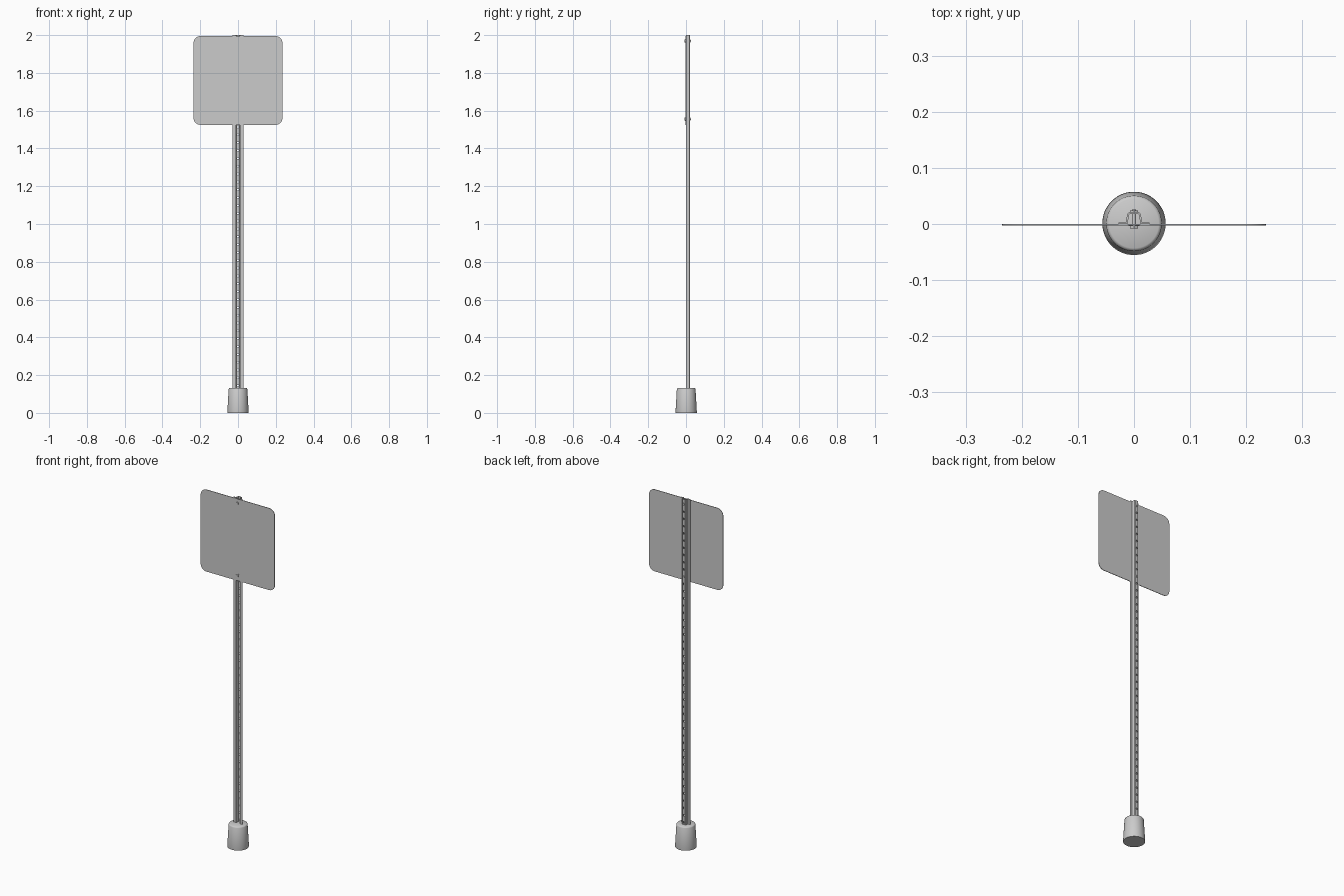
import bpy, bmesh, math
from mathutils import Matrix

cube = bpy.data.objects.get("Cube")
if cube:
    bpy.data.objects.remove(cube, do_unlink=True)


def material(name, rgb):
    m = bpy.data.materials.new(name)
    m.use_nodes = True
    m.diffuse_color = (*rgb, 1)
    m.node_tree.nodes["Principled BSDF"].inputs["Base Color"].default_value = (*rgb, 1)
    return m


GREY = material("light grey", (0.6, 0.6, 0.6))


def make(name, bm, smooth=False):
    bmesh.ops.recalc_face_normals(bm, faces=bm.faces)
    mesh = bpy.data.meshes.new(name)
    bm.to_mesh(mesh)
    bm.free()
    mesh.materials.append(GREY)
    ob = bpy.data.objects.new(name, mesh)
    bpy.context.collection.objects.link(ob)
    if smooth:
        bpy.ops.object.select_all(action='DESELECT')
        ob.select_set(True)
        bpy.context.view_layer.objects.active = ob
        bpy.ops.object.shade_smooth_by_angle(angle=math.radians(35))
    return ob


def prism(points, offset):
    bm = bmesh.new()
    face = bm.faces.new([bm.verts.new(p) for p in points])
    new = bmesh.ops.extrude_face_region(bm, geom=[face])["geom"]
    bmesh.ops.translate(bm, vec=offset, verts=[v for v in new if isinstance(v, bmesh.types.BMVert)])
    return bm


def y_rod(bm, z, y0, y1, r, sides, r2=None):
    turn = Matrix.Translation((0, (y0 + y1) / 2, z)) @ Matrix.Rotation(-math.pi / 2, 4, 'X')
    bmesh.ops.create_cone(bm, cap_ends=True, segments=sides, radius1=r,
                          radius2=r if r2 is None else r2, depth=y1 - y0, matrix=turn)


BOLTS = (1.555, 1.97)
PITCH = (BOLTS[1] - BOLTS[0]) / 10

# Sign panel with rounded corners
half, corner, mid = 0.235, 0.036, 1.76
outline = []
for k in range(4):
    cx = (half - corner) * (1 if k in (0, 3) else -1)
    cz = (half - corner) * (1 if k < 2 else -1)
    for i in range(9):
        a = math.pi / 2 * (k + i / 8)
        outline.append((cx + corner * math.cos(a), -0.003, mid + cz + corner * math.sin(a)))
make("sign_panel", prism(outline, (0, 0.003, 0)), True)

# Hat-section post: front flanges, sloped walls, rear web
side = [(0.028, 0), (0.028, 0.003), (0.0145, 0.003), (0.012, 0.018), (0.009, 0.021)]
inner = [(0.0075, 0.0175), (0.009, 0.016), (0.0115, 0)]
section = side + [(-x, y) for x, y in reversed(side)]
section += [(-x, y) for x, y in reversed(inner)] + inner
post = make("channel_post", prism([(x, y, 0.02) for x, y in section], (0, 0, 1.98)))

# Row of holes through the web
bm = bmesh.new()
for i in range(45):
    y_rod(bm, BOLTS[1] - i * PITCH, 0.01, 0.03, 0.005, 12)
cutter = make("hole_cutter", bm)
cutter.hide_render = True
mod = post.modifiers.new("holes", 'BOOLEAN')
mod.operation = 'DIFFERENCE'
mod.solver = 'EXACT'
mod.object = cutter
bpy.context.view_layer.objects.active = post
bpy.ops.object.modifier_apply(modifier=mod.name)
bpy.data.objects.remove(cutter, do_unlink=True)

# Bolts holding the panel: head, shank and nut
for name, z in zip(("lower_bolt", "upper_bolt"), BOLTS):
    bm = bmesh.new()
    y_rod(bm, z, -0.004, -0.003, 0.010, 24)
    y_rod(bm, z, -0.008, -0.004, 0.008, 6)
    y_rod(bm, z, -0.003, 0.0255, 0.004, 12)
    y_rod(bm, z, 0.021, 0.024, 0.008, 6)
    make(name, bm)

# Tapered round base
profile = [(0.056, 0), (0.0565, 0.003), (0.0495, 0.126), (0.0475, 0.130), (0.044, 0.132)]
bm = bmesh.new()
rings = []
for r, z in profile:
    rings.append([bm.verts.new((r * math.cos(t * math.tau / 48), 0.001 + r * math.sin(t * math.tau / 48), z))
                  for t in range(48)])
for a, b in zip(rings, rings[1:]):
    for i in range(48):
        j = (i + 1) % 48
        bm.faces.new((a[i], a[j], b[j], b[i]))
bm.faces.new(rings[0][::-1])
bm.faces.new(rings[-1])
make("base", bm, True)
